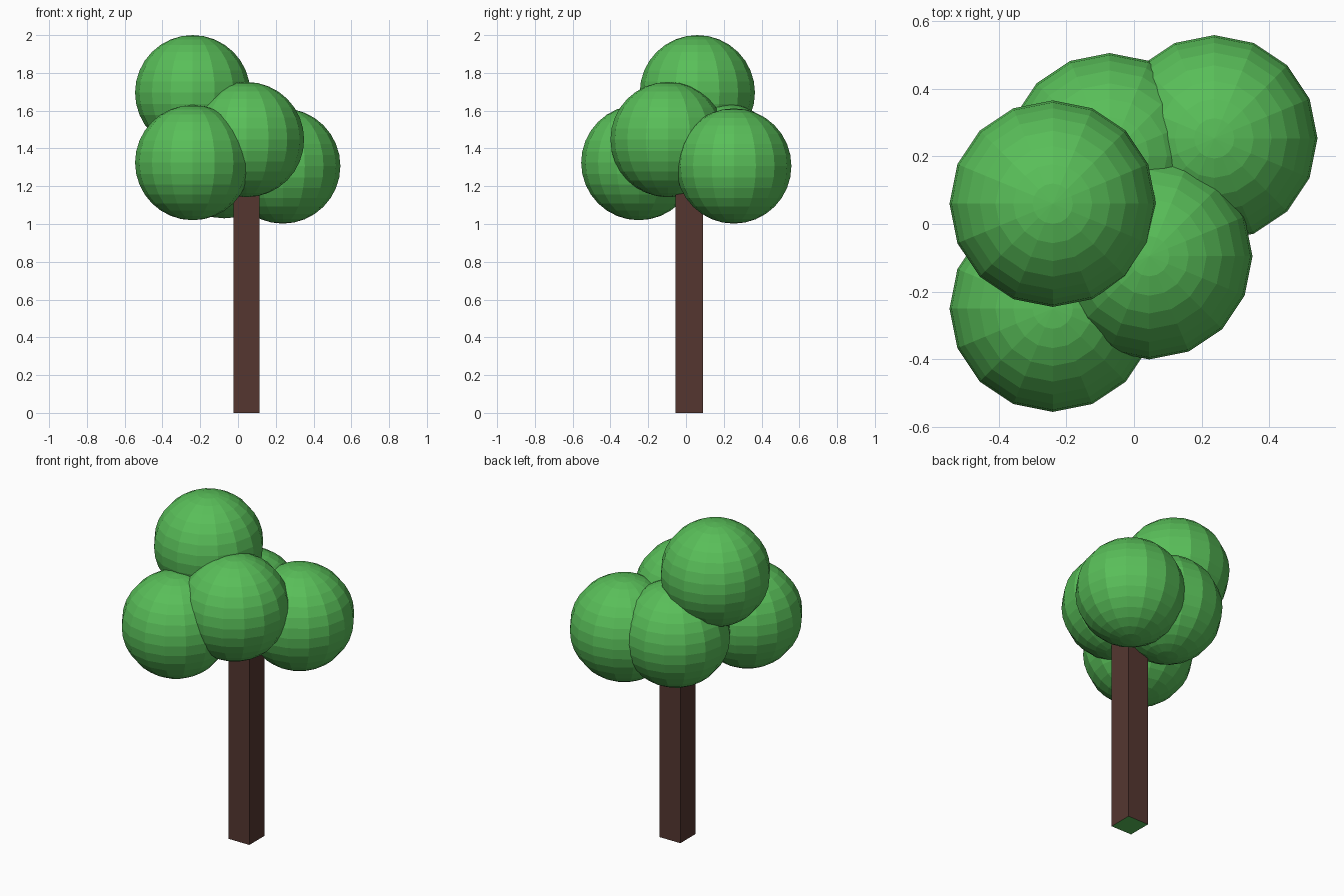
import bpy

if "Cube" in bpy.data.objects:
    bpy.data.objects.remove(bpy.data.objects["Cube"])


def make_material(name, color):
    mat = bpy.data.materials.new(name)
    mat.diffuse_color = color
    mat.use_nodes = True
    mat.node_tree.nodes["Principled BSDF"].inputs["Base Color"].default_value = mat.diffuse_color
    return mat


leaf = make_material("leaf_green", (0.10, 0.52, 0.10, 1))
bark = make_material("bark_brown", (0.09, 0.037, 0.03, 1))

# Trunk: square post rising into the crown, with a green underside
x0, x1, y0, y1, top = -0.025, 0.115, -0.055, 0.09, 1.35
bpy.ops.mesh.primitive_cube_add(size=1, location=((x0 + x1) / 2, (y0 + y1) / 2, top / 2))
trunk = bpy.context.object
trunk.name = "trunk"
trunk.scale = (x1 - x0, y1 - y0, top)
bpy.ops.object.transform_apply(location=False, rotation=False, scale=True)
trunk.data.materials.append(bark)
trunk.data.materials.append(leaf)
for face in trunk.data.polygons:
    if face.normal.z < -0.5:
        face.material_index = 1

# Crown: five equal flat-shaded balls of leaves
crown = {
    "leaves_top": (-0.24, 0.06, 1.695),
    "leaves_front_left": (-0.24, -0.25, 1.325),
    "leaves_middle": (0.045, -0.095, 1.447),
    "leaves_back_right": (0.237, 0.253, 1.307),
    "leaves_back": (-0.072, 0.20, 1.335),
}
for name, center in crown.items():
    bpy.ops.mesh.primitive_uv_sphere_add(segments=16, ring_count=16, radius=0.305, location=center)
    ball = bpy.context.object
    ball.name = name
    ball.data.materials.append(leaf)
